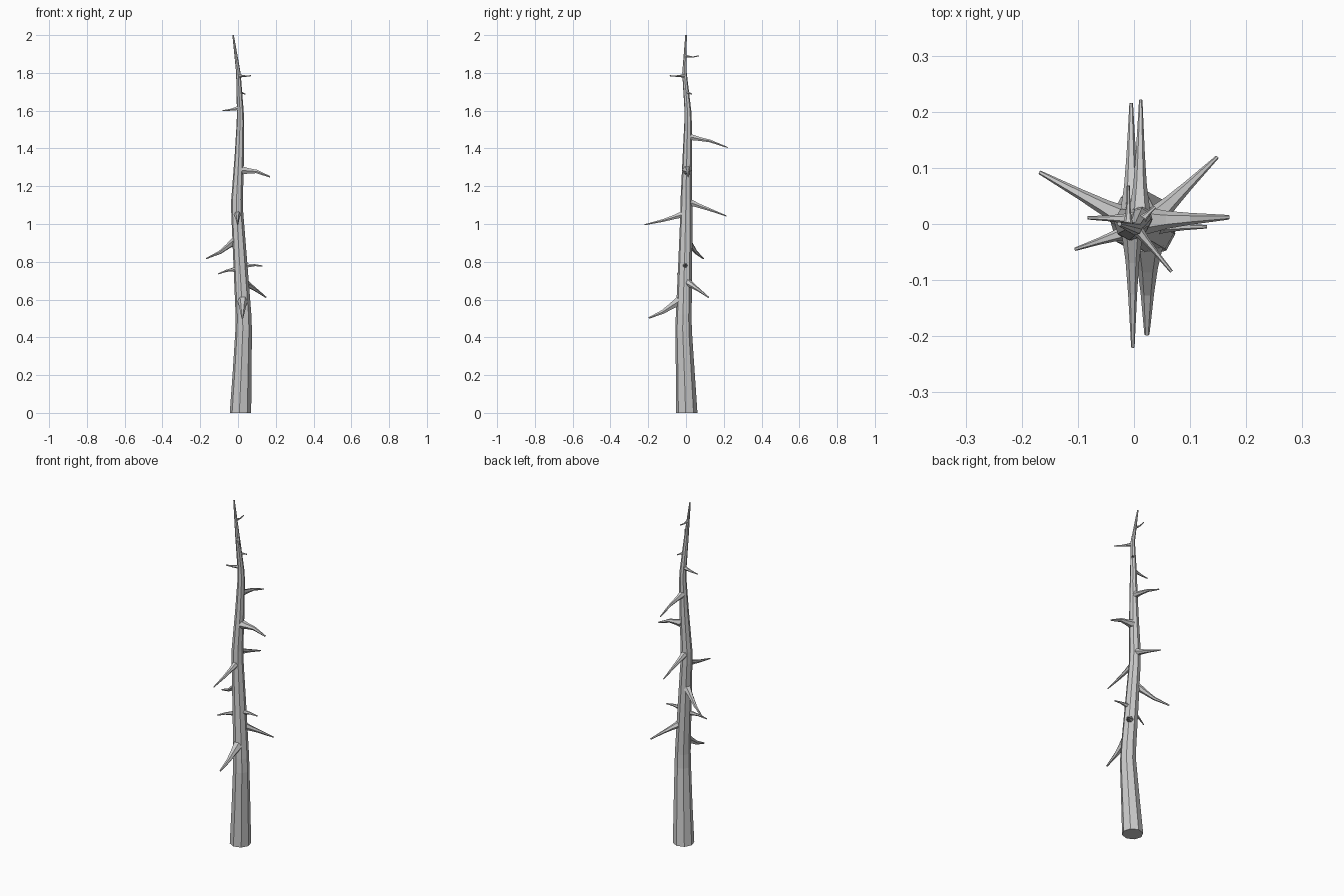
import bpy, bmesh, math
from mathutils import Vector


def tube(name, path, sides, flat_rings=False, spin=0.0):
    """Tapered faceted tube through (x, y, z, radius) points."""
    bm = bmesh.new()
    pts = [Vector(p[:3]) for p in path]
    rings = []
    for i, p in enumerate(pts):
        d = (pts[min(i + 1, len(pts) - 1)] - pts[max(i - 1, 0)]).normalized()
        if flat_rings:
            u, v = Vector((1, 0, 0)), Vector((0, 1, 0))
        else:
            u = Vector((0, 0, 1)).cross(d).normalized()
            v = d.cross(u)
        ring = []
        for k in range(sides):
            a = 2 * math.pi * k / sides + spin
            ring.append(bm.verts.new(p + path[i][3] * (u * math.cos(a) + v * math.sin(a))))
        rings.append(ring)
    for a, b in zip(rings, rings[1:]):
        for k in range(sides):
            n = (k + 1) % sides
            bm.faces.new((a[k], a[n], b[n], b[k]))
    bm.faces.new(rings[0][::-1])
    bm.faces.new(rings[-1])
    bmesh.ops.recalc_face_normals(bm, faces=bm.faces)
    me = bpy.data.meshes.new(name)
    bm.to_mesh(me)
    bm.free()
    ob = bpy.data.objects.new(name, me)
    bpy.context.collection.objects.link(ob)
    return ob


# Crooked bare trunk: x, y, z, radius
trunk = [
    (0.013, 0.004, 0.00, 0.057),
    (0.022, -0.004, 0.22, 0.050),
    (0.030, -0.013, 0.44, 0.044),
    (0.029, -0.012, 0.52, 0.042),
    (0.012, -0.004, 0.80, 0.037),
    (-0.004, 0.002, 1.06, 0.032),
    (-0.005, 0.002, 1.13, 0.031),
    (0.007, 0.007, 1.36, 0.025),
    (0.013, 0.011, 1.54, 0.020),
    (0.012, 0.010, 1.60, 0.018),
    (0.002, -0.008, 1.80, 0.012),
    (-0.026, 0.000, 2.00, 0.004),
]
tube("trunk", trunk, 8, True, math.radians(-6))


def trunk_at(z):
    for a, b in zip(trunk, trunk[1:]):
        if a[2] <= z <= b[2]:
            t = (z - a[2]) / (b[2] - a[2])
            return [a[i] + (b[i] - a[i]) * t for i in range(4)]


# Broken branch stubs: base height, middle height, tip (x, y, z), base radius
branches = [
    (0.585, 0.535, (0.023, -0.197, 0.502), 0.027),
    (0.685, 0.650, (0.148, 0.119, 0.612), 0.020),
    (0.780, 0.782, (0.130, -0.005, 0.778), 0.014),
    (0.760, 0.752, (-0.105, -0.045, 0.736), 0.014),
    (0.905, 0.850, (-0.168, 0.092, 0.817), 0.021),
    (1.047, 1.018, (-0.002, -0.220, 0.996), 0.018),
    (1.110, 1.077, (-0.005, 0.215, 1.042), 0.019),
    (1.283, 1.278, (0.169, 0.012, 1.250), 0.024),
    (1.458, 1.440, (0.012, 0.221, 1.405), 0.018),
    (1.612, 1.604, (-0.083, 0.011, 1.600), 0.012),
    (1.695, 1.692, (0.037, 0.030, 1.688), 0.008),
    (1.784, 1.783, (0.067, -0.085, 1.785), 0.010),
    (1.888, 1.884, (-0.010, 0.068, 1.890), 0.008),
]
for i, (z0, zm, tip, r) in enumerate(branches):
    cx, cy, _, tr = trunk_at(z0)
    out = Vector((tip[0] - cx, tip[1] - cy))
    length = out.length
    out.normalize()

    def point(dist, z, rad):
        return (cx + out.x * dist, cy + out.y * dist, z, rad)

    start = tr * 0.6
    edge = tr * 0.92
    mid = edge + (length - edge) * 0.5
    near = edge + (length - edge) * 0.2
    tube(f"branch_{i + 1}", [
        point(start, z0 + (z0 - zm) * 0.15, r * 1.05),
        point(near, z0 + (zm - z0) * 0.4, r * 0.68),
        point(mid, zm, r * 0.45),
        (*tip, max(0.003, r * 0.17)),
    ], 6)
